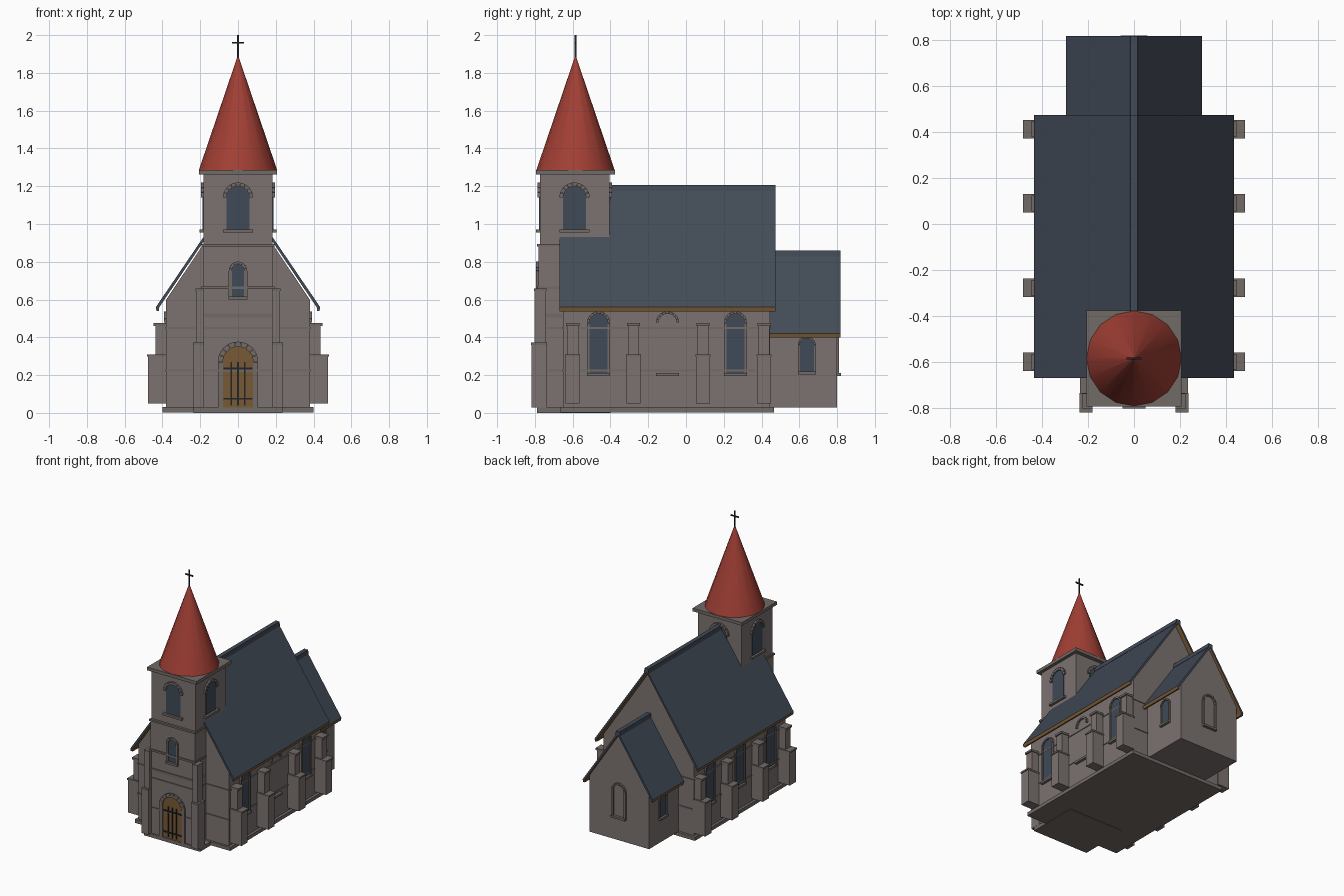
import bpy, bmesh, math
from mathutils import Matrix, Vector

if "Cube" in bpy.data.objects:
    bpy.data.objects.remove(bpy.data.objects["Cube"], do_unlink=True)


def material(name, r, g, b):
    m = bpy.data.materials.new(name)
    m.use_nodes = True
    m.diffuse_color = (r, g, b, 1)
    m.node_tree.nodes["Principled BSDF"].inputs["Base Color"].default_value = (r, g, b, 1)
    return m


STONE = material("stone", 0.2, 0.17, 0.16)
TRIM = material("trim stone", 0.17, 0.145, 0.135)
SLATE = material("slate", 0.055, 0.07, 0.095)
RED = material("red spire tile", 0.36, 0.05, 0.035)
WOOD = material("wood", 0.19, 0.1, 0.035)
GLASS = material("window glass", 0.05, 0.07, 0.095)
IRON = material("iron", 0.015, 0.017, 0.02)


def finish(name, bm, *mats):
    bmesh.ops.recalc_face_normals(bm, faces=bm.faces)
    me = bpy.data.meshes.new(name)
    bm.to_mesh(me)
    bm.free()
    for m in mats:
        me.materials.append(m)
    ob = bpy.data.objects.new(name, me)
    bpy.context.collection.objects.link(ob)
    return ob


def box(name, x0, x1, y0, y1, z0, z1, mat):
    bm = bmesh.new()
    bmesh.ops.create_cube(bm, size=1)
    for v in bm.verts:
        v.co = ((x0 + x1) / 2 + v.co.x * (x1 - x0), (y0 + y1) / 2 + v.co.y * (y1 - y0),
                (z0 + z1) / 2 + v.co.z * (z1 - z0))
    return finish(name, bm, mat)


def add_prism(bm, outline, depth, frame, start=0):
    """Extrude a flat outline along the frame's third axis."""
    face = bm.faces.new([bm.verts.new(frame @ Vector((u, v, start))) for u, v in outline])
    ext = bmesh.ops.extrude_face_region(bm, geom=[face])["geom"]
    shift = frame.to_3x3() @ Vector((0, 0, depth))
    bmesh.ops.translate(bm, verts=[e for e in ext if isinstance(e, bmesh.types.BMVert)], vec=shift)


def wall_frame(origin, out):
    """Axes on a wall: across, up, outward."""
    w, up = Vector(out), Vector((0, 0, 1))
    u = up.cross(w)
    m = Matrix((u, up, w)).transposed().to_4x4()
    m.translation = Vector(origin)
    return m


def arc(r, cz, n=12, a0=0, a1=math.pi):
    return [(r * math.cos(a0 + (a1 - a0) * i / n), cz + r * math.sin(a0 + (a1 - a0) * i / n))
            for i in range(n + 1)]


def opening(name, origin, out, half, z0, z1, rim, fill=GLASS, jambs=True, sill=True):
    """Arched opening: panel, ring of arch stones, jambs and sill."""
    fr = wall_frame(origin, out)
    spring = z1 - half
    if fill:
        bm = bmesh.new()
        add_prism(bm, [(-half, z0), (half, z0)] + arc(half, spring), 0.004, fr)
        finish(name + "_panel", bm, fill)
    bm = bmesh.new()
    stones = 9
    for i in range(stones):
        a, b = math.pi * (i + 0.03) / stones, math.pi * (i + 0.97) / stones
        add_prism(bm, arc(half + rim, spring, 2, a, b) + arc(half, spring, 2, b, a), 0.013, fr)
    for s in (-1, 1):
        if jambs:
            add_prism(bm, [(s * half, z0), (s * (half + rim), z0), (s * (half + rim), spring),
                           (s * half, spring)], 0.011, fr)
    if sill:
        w = half + rim
        add_prism(bm, [(-w, z0 - 0.016), (w, z0 - 0.016), (w, z0), (-w, z0)], 0.02, fr)
    finish(name + "_surround", bm, TRIM)


def gable_body(name, half, wall, apex, z0, y0, y1):
    bm = bmesh.new()
    add_prism(bm, [(-half, z0), (half, z0), (half, wall), (0, apex), (-half, wall)],
              y1 - y0, wall_frame((0, y1, 0), (0, -1, 0)))
    finish(name, bm, STONE)


def gable_roof(name, half, eave, ridge, y0, y1, t=0.022):
    bm = bmesh.new()
    fr = wall_frame((0, y1, 0), (0, -1, 0))
    add_prism(bm, [(-half, eave), (0, ridge), (half, eave), (half - 0.004, eave - t),
                   (0, ridge - t), (-half + 0.004, eave - t)], y1 - y0, fr)
    bmesh.ops.recalc_face_normals(bm, faces=bm.faces)
    for f in bm.faces:
        f.material_index = 1 if f.normal.z < -0.05 else 0   # boarded underside
    finish(name, bm, SLATE, WOOD)
    bm = bmesh.new()
    add_prism(bm, [(-0.02, ridge - 0.026), (-0.016, ridge + 0.006), (0.016, ridge + 0.006),
                   (0.02, ridge - 0.026)], y1 - y0, fr)
    finish(name + "_ridge_cap", bm, SLATE)
    for s in (-1, 1):
        x = s * (half - 0.006)
        box(name + "_eave_board", min(x, x - s * 0.012), max(x, x - s * 0.012), y0 + 0.003,
            y1 - 0.003, eave - 0.02, eave - 0.005, WOOD)


# Nave and chancel
TY = -0.59
box("nave_plinth", -0.4, 0.4, -0.665, 0.465, 0.003, 0.03, TRIM)
box("tower_plinth", -0.235, 0.235, -0.79, -0.4, 0, 0.028, TRIM)
gable_body("nave", 0.38, 0.6, 1.165, 0.028, -0.65, 0.445)
gable_roof("nave_roof", 0.435, 0.56, 1.2, -0.67, 0.475)
gable_body("chancel", 0.25, 0.455, 0.83, 0.028, 0.44, 0.8)
gable_roof("chancel_roof", 0.295, 0.42, 0.855, 0.446, 0.818)
for z in (0.22, 0.445):
    box("nave_string_course", -0.385, 0.385, -0.655, 0.45, z, z + 0.01, TRIM)
    box("tower_string_course", -0.19, 0.19, -0.787, -0.6, z, z + 0.01, TRIM)

# Tower
box("tower_lower", -0.185, 0.185, -0.782, -0.4, 0.025, 0.89, STONE)
box("tower_belfry", -0.183, 0.183, -0.773, -0.405, 0.89, 1.27, STONE)
box("tower_door_band", -0.186, 0.186, -0.788, -0.6, 0.505, 0.525, TRIM)
for z in (0.655, 0.88):
    box("tower_moulding", -0.192, 0.192, -0.79, -0.4, z, z + 0.014, TRIM)
box("tower_cornice", -0.207, 0.207, -0.795, -0.376, 1.262, 1.286, TRIM)

# Buttresses
for s in (-1, 1):
    def side_box(name, xa, xb, y0, y1, z0, z1, mat):
        box(name, min(s * xa, s * xb), max(s * xa, s * xb), y0, y1, z0, z1, mat)

    side_box("tower_buttress_lower", 0.18, 0.236, -0.818, -0.735, 0.028, 0.36, STONE)
    side_box("tower_buttress_cap", 0.18, 0.238, -0.82, -0.735, 0.36, 0.372, TRIM)
    side_box("tower_buttress_upper", 0.18, 0.222, -0.803, -0.74, 0.372, 0.645, STONE)
    side_box("tower_buttress_top", 0.18, 0.224, -0.806, -0.738, 0.645, 0.658, TRIM)
    for y in (-0.6, -0.278, 0.09, 0.413):
        side_box("buttress_lower", 0.375, 0.476, y - 0.037, y + 0.037, 0.05, 0.298, STONE)
        side_box("buttress_lower_cap", 0.375, 0.482, y - 0.04, y + 0.04, 0.298, 0.31, TRIM)
        side_box("buttress_upper", 0.375, 0.437, y - 0.03, y + 0.03, 0.31, 0.46, STONE)
        side_box("buttress_upper_cap", 0.375, 0.447, y - 0.035, y + 0.035, 0.46, 0.475, TRIM)
    # Side windows; the middle one on the left is walled up
    for y in (-0.463, -0.098, 0.262):
        blind = s > 0 and abs(y) < 0.2
        opening("nave_window", (s * 0.38, y, 0), (s, 0, 0), 0.048, 0.21, 0.525, 0.013,
                None if blind else GLASS, jambs=not blind)
    opening("chancel_window", (s * 0.25, 0.64, 0), (s, 0, 0), 0.037, 0.22, 0.395, 0.011)
    opening("belfry_window", (s * 0.183, TY, 0), (s, 0, 0), 0.06, 0.97, 1.2, 0.02, jambs=False)
opening("chancel_back_niche", (0, 0.8, 0), (0, 1, 0), 0.045, 0.21, 0.45, 0.014, None)
opening("belfry_front_window", (0, -0.773, 0), (0, -1, 0), 0.06, 0.97, 1.2, 0.02, jambs=False)
opening("belfry_back_window", (0, -0.405, 0), (0, 1, 0), 0.06, 0.97, 1.2, 0.02, jambs=False)
opening("tower_window", (0, -0.782, 0), (0, -1, 0), 0.033, 0.615, 0.785, 0.016)

# Door with iron straps
opening("door", (0, -0.782, 0), (0, -1, 0), 0.08, 0.028, 0.35, 0.027, WOOD, sill=False)
for x in (-0.035, 0, 0.035):
    box("door_bar", x - 0.004, x + 0.004, -0.791, -0.784, 0.04, 0.27, IRON)
for z in (0.07, 0.23):
    box("door_strap", -0.077, 0.077, -0.793, -0.784, z, z + 0.01, IRON)

# Spire and cross
bm = bmesh.new()
bmesh.ops.create_cone(bm, cap_ends=True, segments=16, radius1=0.207, radius2=0.003, depth=0.6,
                      matrix=Matrix.Translation((0, TY + 0.005, 1.586)))
spire = finish("spire", bm, RED)
bpy.context.view_layer.objects.active = spire
spire.select_set(True)
bpy.ops.object.shade_smooth_by_angle(angle=math.radians(40))
box("cross_post", -0.004, 0.004, TY + 0.001, TY + 0.009, 1.87, 2.0, IRON)
box("cross_arm", -0.033, 0.033, TY + 0.001, TY + 0.009, 1.955, 1.964, IRON)
